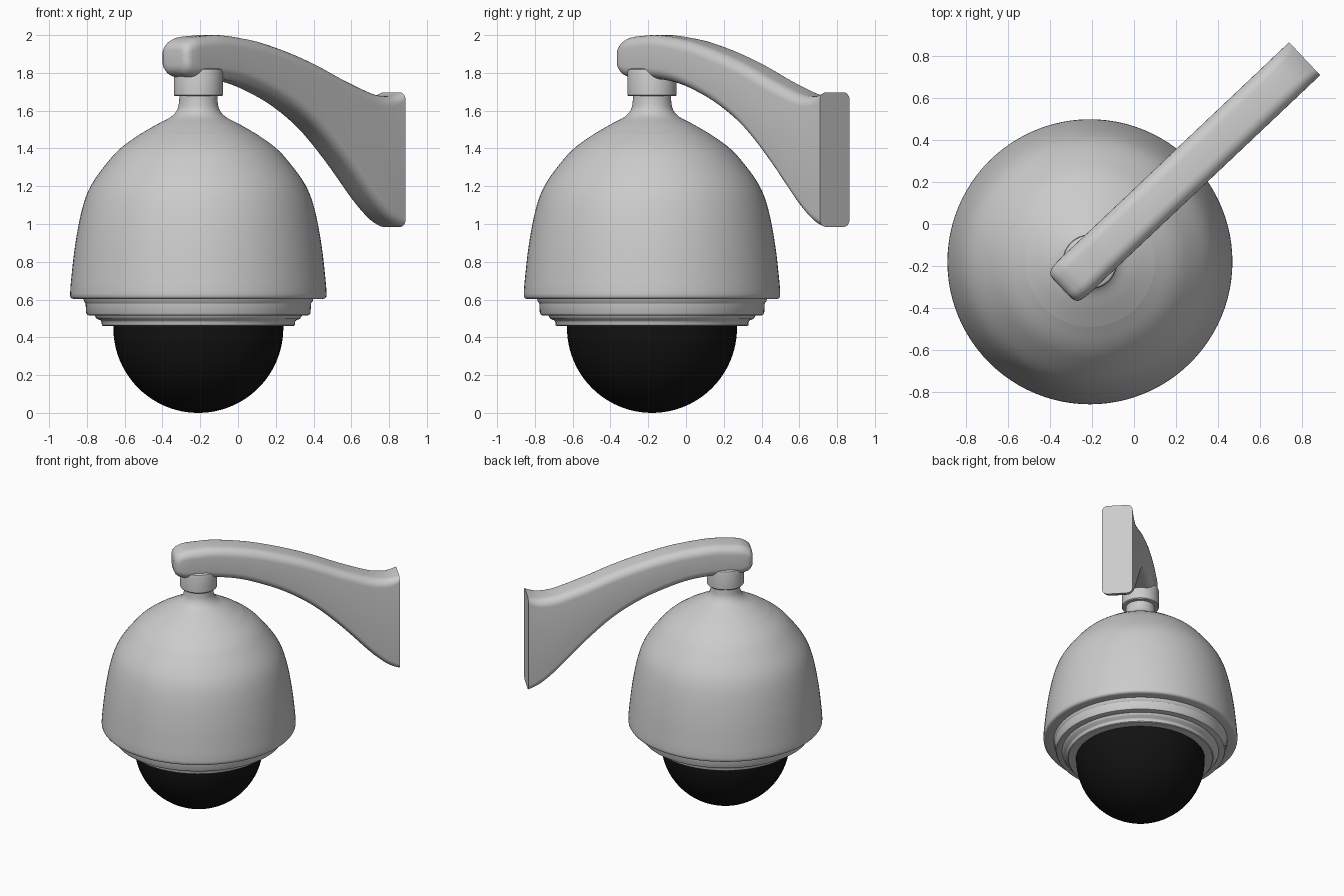
import bpy, bmesh, math
from mathutils import Vector

if "Cube" in bpy.data.objects:
    bpy.data.objects.remove(bpy.data.objects["Cube"])

AXIS = Vector((-0.21, -0.18, 0))      # vertical axis of the camera housing
ARM_ANGLE = math.radians(43.4)        # heading of the wall bracket


def finish(name, bm, angle=35):
    bmesh.ops.recalc_face_normals(bm, faces=bm.faces)
    me = bpy.data.meshes.new(name)
    bm.to_mesh(me)
    bm.free()
    ob = bpy.data.objects.new(name, me)
    bpy.context.collection.objects.link(ob)
    ob.location = AXIS
    bpy.ops.object.select_all(action='DESELECT')
    ob.select_set(True)
    bpy.context.view_layer.objects.active = ob
    bpy.ops.object.shade_smooth_by_angle(angle=math.radians(angle))
    return ob


def smooth_path(pts, n=4):
    """Catmull-Rom curve through tuples of any length."""
    v = [Vector(p) for p in pts]
    v = [v[0] * 2 - v[1]] + v + [v[-1] * 2 - v[-2]]
    out = []
    for a, b, c, d in zip(v, v[1:], v[2:], v[3:]):
        for i in range(n):
            t = i / n
            out.append(0.5 * (2 * b + (c - a) * t + (2 * a - 5 * b + 4 * c - d) * t * t
                              + (3 * b - a - 3 * c + d) * t ** 3))
    return out + [v[-2]]


def skin(bm, rings):
    for r, s in zip(rings, rings[1:]):
        for i in range(len(r)):
            j = (i + 1) % len(r)
            bm.faces.new((r[i], r[j], s[j], s[i]))


def lathe(name, profile, seg=96):
    bm = bmesh.new()
    rings = [[bm.verts.new((r * math.cos(2 * math.pi * i / seg),
                            r * math.sin(2 * math.pi * i / seg), z)) for i in range(seg)]
             for r, z in profile]
    skin(bm, rings)
    bmesh.ops.remove_doubles(bm, verts=bm.verts, dist=1e-5)
    return finish(name, bm)


# Main shell: rounded lower lip, then the tall domed wall
wall = smooth_path([(0.679, 0.63), (0.674, 0.70), (0.652, 0.89), (0.615, 1.08), (0.565, 1.21),
                    (0.47, 1.34), (0.40, 1.411), (0.31, 1.475)])
lathe("housing_shell", [(0.59, 0.603), (0.66, 0.603), (0.672, 0.607), (0.678, 0.615)]
      + [tuple(p) for p in wall])

# Top cap flaring into the neck
neck = smooth_path([(0.31, 1.475), (0.22, 1.527), (0.145, 1.567), (0.112, 1.605),
                    (0.102, 1.65), (0.10, 1.70)])
lathe("neck_cap", [tuple(p) for p in neck])

# Collar joining neck and bracket
lathe("collar", [(0.0, 1.677), (0.125, 1.677), (0.13, 1.683), (0.13, 1.805),
                 (0.126, 1.817), (0.115, 1.823), (0.0, 1.823)], 64)

# Stepped trim rings under the shell
lathe("trim_ring_upper", [(0.61, 0.61), (0.605, 0.59), (0.597, 0.58), (0.594, 0.53),
                          (0.588, 0.519), (0.575, 0.515), (0.50, 0.515)])
lathe("trim_ring_lower", [(0.55, 0.52), (0.545, 0.508), (0.538, 0.498), (0.518, 0.49),
                          (0.512, 0.482), (0.511, 0.465), (0.505, 0.46), (0.44, 0.46)])

# Dark dome window
dome = lathe("dome_window", [(0.45, 0.47)] + [
    (0.45 * math.cos(a), 0.45 - 0.45 * math.sin(a))
    for a in (math.pi / 2 * i / 24 for i in range(25))])
black = bpy.data.materials.new("dark_window")
black.diffuse_color = (0.006, 0.006, 0.006, 1)
black.use_nodes = True
black.node_tree.nodes["Principled BSDF"].inputs["Base Color"].default_value = black.diffuse_color
dome.data.materials.append(black)

# Wall bracket stations: distance along arm, half width, bottom z, top z, corner radius
stations = [(-0.150, 0.104, 1.787, 1.970, 0.06), (-0.10, 0.108, 1.774, 1.988, 0.06),
            (0.0, 0.108, 1.772, 1.997, 0.06), (0.1, 0.108, 1.768, 2.0, 0.06),
            (0.25, 0.108, 1.748, 1.985, 0.06), (0.4, 0.108, 1.705, 1.96, 0.06),
            (0.6, 0.108, 1.622, 1.908, 0.06), (0.8, 0.108, 1.50, 1.842, 0.06),
            (1.0, 0.108, 1.325, 1.762, 0.06), (1.2, 0.108, 1.12, 1.693, 0.06),
            (1.3, 0.108, 1.035, 1.677, 0.055), (1.36, 0.108, 1.0, 1.682, 0.05),
            (1.408, 0.108, 0.985, 1.696, 0.04)]
nose = [(-0.184, 0.06, 1.84, 1.92, 0.035), (-0.181, 0.08, 1.822, 1.938, 0.045),
        (-0.170, 0.096, 1.802, 1.955, 0.055)]
bm = bmesh.new()
rings = []
for s, w, lo, hi, rad in nose + [tuple(p) for p in smooth_path(stations)]:
    ring = []
    for k, (sx, sz) in enumerate(((1, 1), (-1, 1), (-1, -1), (1, -1))):
        cx, cz = sx * (w - rad), (hi - rad if sz > 0 else lo + rad)
        for i in range(7):
            a = math.pi / 2 * (k + i / 6)
            ring.append(bm.verts.new((s, cx + rad * math.cos(a), cz + rad * math.sin(a))))
    rings.append(ring)
skin(bm, rings)
bm.faces.new(rings[0])
bm.faces.new(rings[-1])
arm = finish("wall_bracket", bm, 50)
arm.rotation_euler.z = ARM_ANGLE
